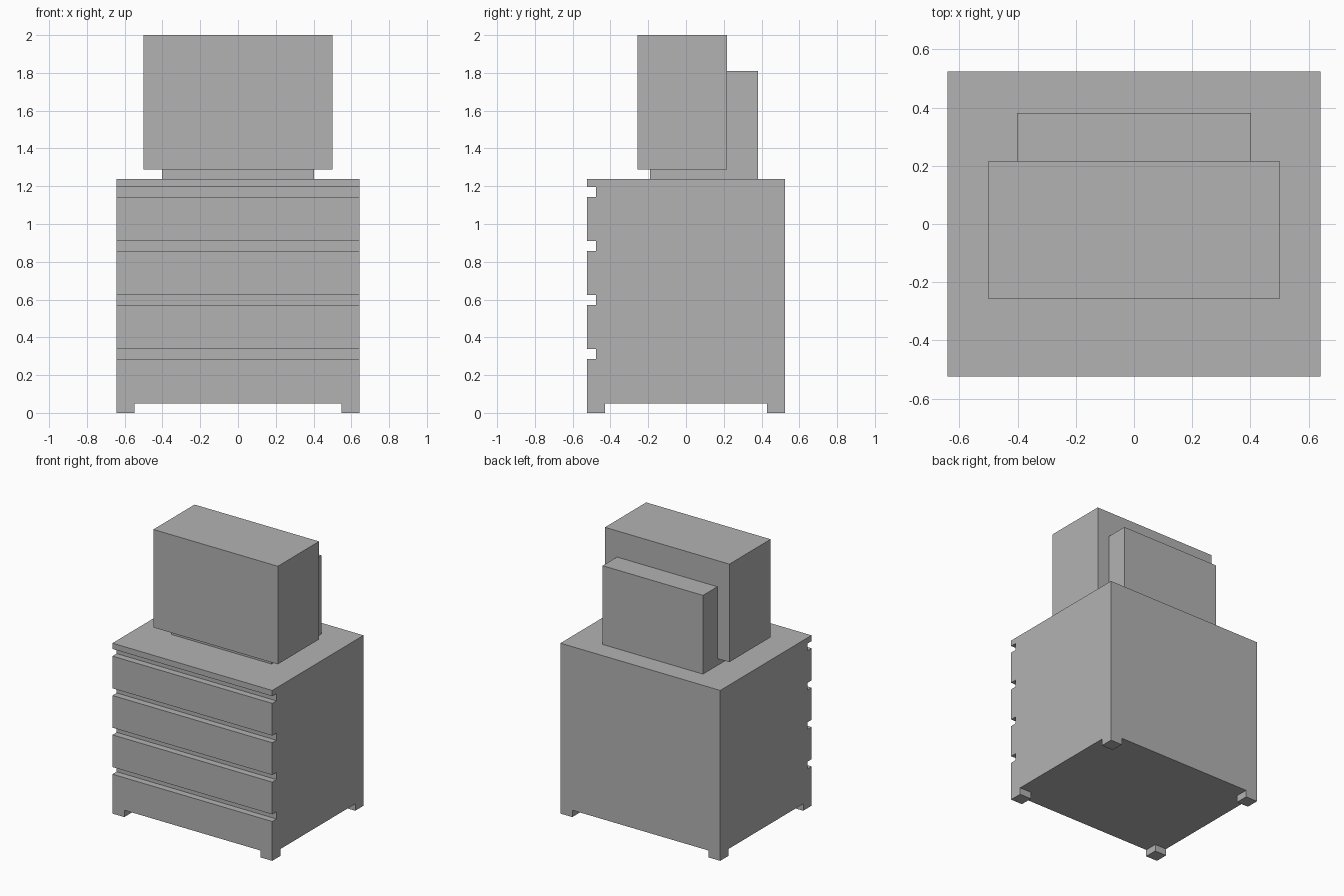
import bpy
import bmesh

cube = bpy.data.objects.get("Cube")
if cube:
    bpy.data.objects.remove(cube, do_unlink=True)

# Single plain grey for every part
grey = bpy.data.materials.new("plain_grey")
grey.use_nodes = True
colour = (0.45, 0.45, 0.45, 1)
grey.diffuse_color = colour
grey.node_tree.nodes["Principled BSDF"].inputs["Base Color"].default_value = colour


def extrude_profile(name, profile, x0, x1):
    """Side profile of (y, z) points swept from x0 to x1."""
    bm = bmesh.new()
    face = bm.faces.new([bm.verts.new((x0, y, z)) for y, z in profile])
    swept = bmesh.ops.extrude_face_region(bm, geom=[face])["geom"]
    verts = [v for v in swept if isinstance(v, bmesh.types.BMVert)]
    bmesh.ops.translate(bm, verts=verts, vec=(x1 - x0, 0, 0))
    bmesh.ops.recalc_face_normals(bm, faces=bm.faces)
    mesh = bpy.data.meshes.new(name)
    bm.to_mesh(mesh)
    bm.free()
    mesh.materials.append(grey)
    obj = bpy.data.objects.new(name, mesh)
    bpy.context.collection.objects.link(obj)
    return obj


def box(name, x, y, z):
    rect = [(y[0], z[0]), (y[1], z[0]), (y[1], z[1]), (y[0], z[1])]
    return extrude_profile(name, rect, *x)


half_x, half_y = 0.642, 0.524
floor_z, top_z = 0.05, 1.238
groove_depth, groove_height = 0.048, 0.052

# Chest body with horizontal grooves separating the drawers
profile = [(half_y, top_z), (half_y, floor_z), (-half_y, floor_z)]
for i in range(4):
    low = 0.286 + i * 0.286
    high = low + groove_height
    inner = -half_y + groove_depth
    profile += [(-half_y, low), (inner, low), (inner, high), (-half_y, high)]
profile.append((-half_y, top_z))
extrude_profile("drawer_chest", profile, -half_x, half_x)

# Corner feet
foot = 0.095
for side, sx in (("left", 1), ("right", -1)):
    for end, sy in (("front", -1), ("back", 1)):
        xs = sorted((sx * half_x, sx * (half_x - foot)))
        ys = sorted((sy * half_y, sy * (half_y - foot)))
        box(f"{end}_{side}_foot", xs, ys, (0, floor_z))

# Stand: low base plate rising into a back panel
screen_front, screen_back, screen_low = -0.257, 0.216, 1.288
stand = [(-0.19, top_z), (0.381, top_z), (0.381, 1.81),
         (screen_back, 1.81), (screen_back, screen_low), (-0.19, screen_low)]
extrude_profile("stand", stand, -0.403, 0.403)

# Large box resting on the stand
box("upper_box", (-0.5, 0.5), (screen_front, screen_back), (screen_low, 2))
